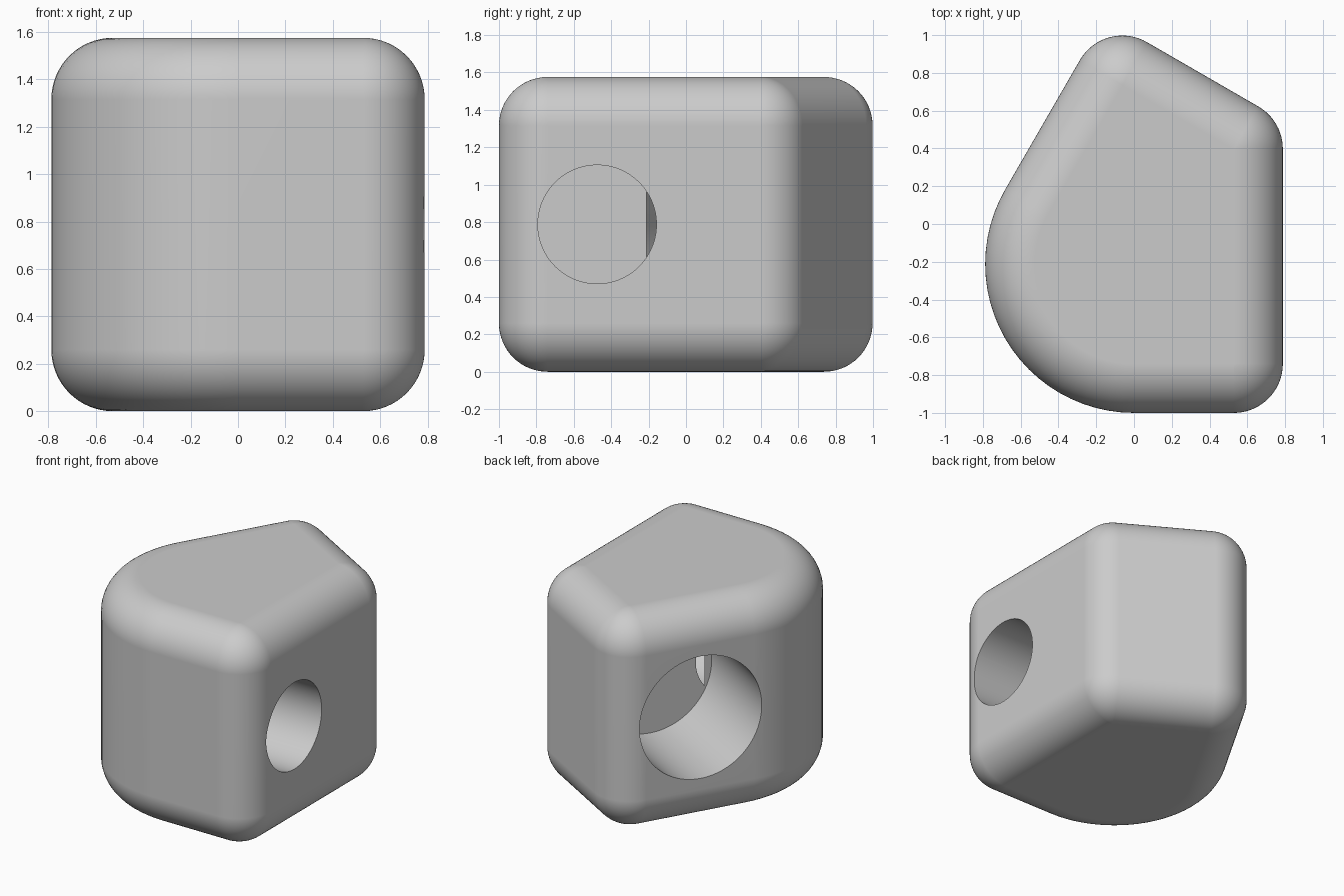
import bpy, bmesh, math
from mathutils import Vector

default = bpy.data.objects.get("Cube")
if default:
    bpy.data.objects.remove(default, do_unlink=True)

R = 0.26                        # edge rounding
BIG = 0.788                     # radius of the large rounded side, also half the height
H = 2 * BIG
MID = Vector((0, -0.212, 0))    # centre of the large rounded side
C30, S30 = math.cos(math.radians(30)), 0.5
SLANT = Vector((-C30, S30, 0))  # normal of the slanted left wall
BACK = Vector((S30, C30, 0))    # normal of the slanted back wall

grey = bpy.data.materials.new("light grey")
grey.use_nodes = True
grey.diffuse_color = (0.6, 0.6, 0.6, 1)
grey.node_tree.nodes["Principled BSDF"].inputs["Base Color"].default_value = (0.6, 0.6, 0.6, 1)

# Corner arcs of the plan, counter-clockwise: centre, inner radius, start and end angle
side = BIG - R
back = 0.608
apex = SLANT * (SLANT.dot(MID) + side) + BACK * back
ARCS = [
    ((side, MID.y - side), 0, -90, 0),
    ((side, (back - side * S30) / C30), 0, 0, 60),
    ((apex.x, apex.y), 0, 60, 150),
    ((MID.x, MID.y), side, 150, 270),
]


def outline(offset):
    points = []
    for (cx, cy), inner, start, end in ARCS:
        steps = (end - start) // 5
        for i in range(steps + 1):
            a = math.radians(start + (end - start) * i / steps)
            r = inner + offset
            points.append((cx + r * math.cos(a), cy + r * math.sin(a)))
    return points


# Rounded body: stacked offset outlines
STEPS = 16
quarter = [math.pi / 2 * i / STEPS for i in range(STEPS + 1)]
levels = [(R * math.sin(a), R - R * math.cos(a)) for a in quarter]
levels += [(off, H - z) for off, z in reversed(levels)]
bm = bmesh.new()
rings = [[bm.verts.new((x, y, z)) for x, y in outline(off)] for off, z in levels]
for low, high in zip(rings, rings[1:]):
    for i in range(len(low)):
        j = (i + 1) % len(low)
        bm.faces.new((low[i], low[j], high[j], high[i]))
bm.faces.new(rings[0][::-1])
bm.faces.new(rings[-1])
bmesh.ops.remove_doubles(bm, verts=bm.verts, dist=0.0001)
bmesh.ops.recalc_face_normals(bm, faces=bm.faces)
mesh = bpy.data.meshes.new("rounded_body")
bm.to_mesh(mesh)
bm.free()
mesh.materials.append(grey)
body = bpy.data.objects.new("rounded_body", mesh)
bpy.context.collection.objects.link(body)


def bore(name, floor, direction, radius):
    """Cut a flat-bottomed round hole that opens along direction."""
    length = 1.2
    bpy.ops.mesh.primitive_cylinder_add(
        vertices=96, radius=radius, depth=length,
        location=floor + direction * length / 2,
        rotation=direction.to_track_quat('Z', 'Y').to_euler())
    cutter = bpy.context.object
    cutter.name = name
    cutter.hide_render = True
    cutter.data.materials.append(grey)
    cut = body.modifiers.new(name, 'BOOLEAN')
    cut.operation = 'DIFFERENCE'
    cut.solver = 'EXACT'
    cut.object = cutter
    bpy.ops.object.select_all(action='DESELECT')
    body.select_set(True)
    bpy.context.view_layer.objects.active = body
    bpy.ops.object.modifier_apply(modifier=name)
    bpy.data.objects.remove(cutter, do_unlink=True)


# Small hole in the straight side, large hole in the slanted wall
bore("side_hole", Vector((0, -0.475, BIG)), Vector((1, 0, 0)), 0.317)
bore("slanted_hole", MID + BACK * 0.393 + Vector((0, 0, BIG)), SLANT, 0.447)

bpy.ops.object.shade_smooth_by_angle(angle=math.radians(30))
normals = body.modifiers.new("even_shading", 'WEIGHTED_NORMAL')
normals.keep_sharp = True
